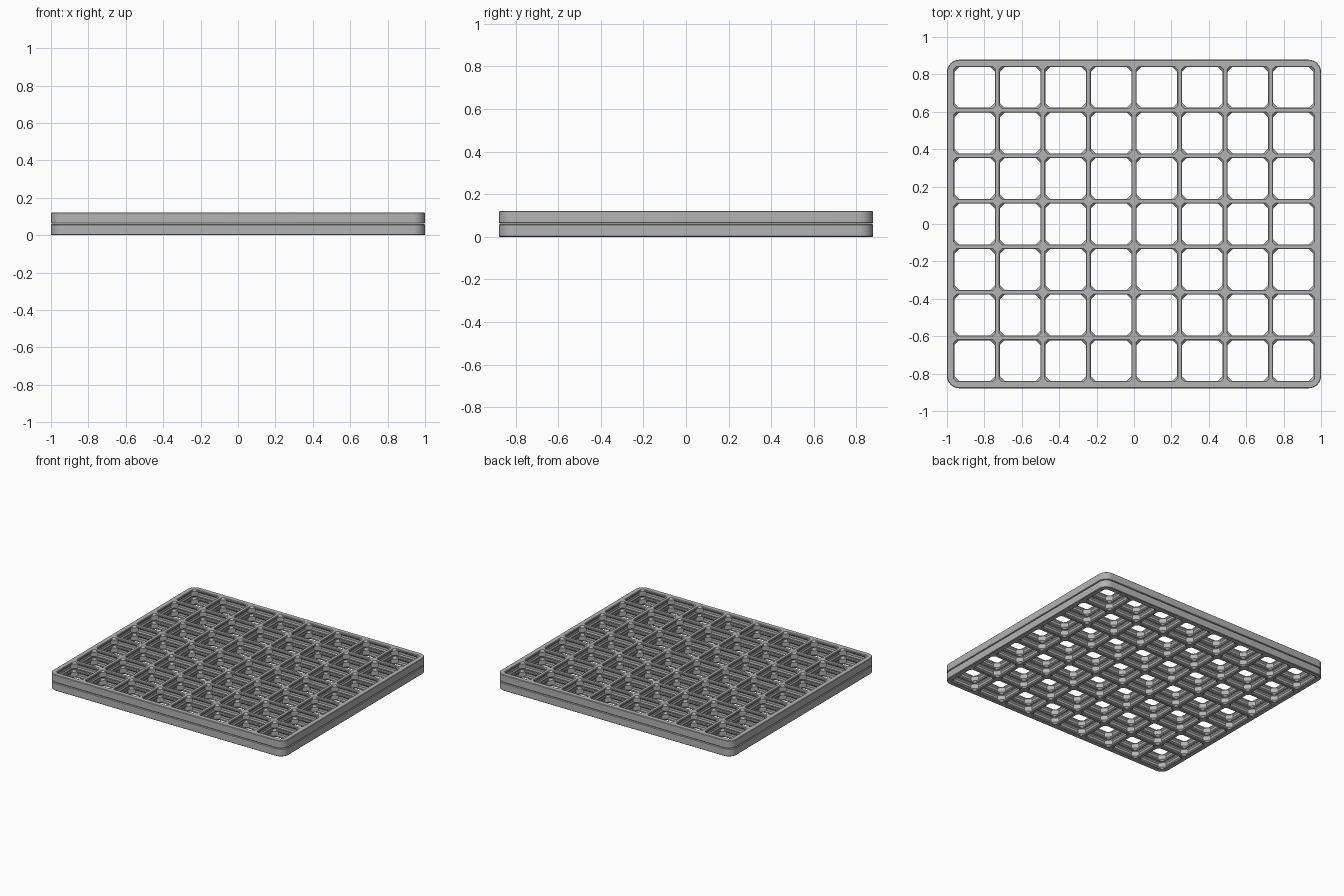
import bpy
import bmesh
from math import cos, sin, pi

if "Cube" in bpy.data.objects:
    bpy.data.objects.remove(bpy.data.objects["Cube"], do_unlink=True)

# Sizes in millimetres, scaled to the final width at the end of each helper
COLS, ROWS, PITCH, MARGIN = 8, 7, 28, 3
THICK, GAP, RADIUS, EDGE = 6.8, 0.4, 7.5, 0.4
WIDTH = COLS * PITCH + 2 * MARGIN
DEPTH = ROWS * PITCH + 2 * MARGIN
S = 2 / WIDTH

grey = bpy.data.materials.new("grey plastic")
grey.use_nodes = True
grey.diffuse_color = (0.45, 0.45, 0.45, 1)
grey.node_tree.nodes["Principled BSDF"].inputs["Base Color"].default_value = grey.diffuse_color


def loft(bm, rings):
    """Join closed rings of points into a capped solid, bottom to top."""
    loops = [[bm.verts.new([c * S for c in p]) for p in ring] for ring in rings]
    n = len(loops[0])
    for a, b in zip(loops, loops[1:]):
        for i in range(n):
            j = (i + 1) % n
            bm.faces.new((a[i], a[j], b[j], b[i]))
    bm.faces.new(loops[0][::-1])
    bm.faces.new(loops[-1])


def make_object(name, bm):
    mesh = bpy.data.meshes.new(name)
    bm.to_mesh(mesh)
    bm.free()
    mesh.materials.append(grey)
    obj = bpy.data.objects.new(name, mesh)
    bpy.context.collection.objects.link(obj)
    return obj


def rounded_rect(inset, z):
    r = RADIUS - inset
    pts = []
    for k, (sx, sy) in enumerate([(1, 1), (-1, 1), (-1, -1), (1, -1)]):
        cx, cy = sx * (WIDTH / 2 - RADIUS), sy * (DEPTH / 2 - RADIUS)
        for i in range(9):
            a = (k + i / 8) * pi / 2
            pts.append((cx + r * cos(a), cy + r * sin(a), z))
    return pts


def octagon(cx, cy, wall, corner, z):
    """Cell opening: wall is half the bar width, corner the post's half diagonal."""
    h, s = PITCH / 2 - wall, PITCH / 2 - corner + wall
    s = PITCH - corner - h
    return [(cx + x, cy + y, z) for x, y in
            [(h, -s), (h, s), (s, h), (-s, h), (-h, s), (-h, -s), (-s, -h), (s, -h)]]


# Solid plate with softened edges
bm = bmesh.new()
loft(bm, [rounded_rect(EDGE, 0), rounded_rect(0, EDGE),
          rounded_rect(0, THICK - EDGE), rounded_rect(EDGE, THICK)])
grid = make_object("grid_panels", bm)

# Opening profile: height, bar half width, corner post half diagonal
half = [(0, 1.1, 3.96), (0.4, 1.5, 4.53), (1.4, 1.5, 5.94), (2.4, 0.8, 5.94)]
profile = [(-1, 1.1, 3.96)] + half
profile += [(THICK - z, w, c) for z, w, c in reversed(profile)]

bm = bmesh.new()
for col in range(COLS):
    for row in range(ROWS):
        cx = (col - (COLS - 1) / 2) * PITCH
        cy = (row - (ROWS - 1) / 2) * PITCH
        loft(bm, [octagon(cx, cy, w, c, z) for z, w, c in profile])
cutter = make_object("cell_cutter", bm)
cutter.hide_render = True

# Cut the cells, then stack a second panel above a narrow gap
cut = grid.modifiers.new("cells", 'BOOLEAN')
cut.operation = 'DIFFERENCE'
cut.solver = 'EXACT'
cut.object = cutter
stack = grid.modifiers.new("stack", 'ARRAY')
stack.count = 2
stack.use_relative_offset = False
stack.use_constant_offset = True
stack.constant_offset_displace = (0, 0, (THICK + GAP) * S)

bpy.ops.object.select_all(action='DESELECT')
grid.select_set(True)
bpy.context.view_layer.objects.active = grid
for name in ("cells", "stack"):
    bpy.ops.object.modifier_apply(modifier=name)
bpy.data.objects.remove(cutter, do_unlink=True)
bpy.ops.object.shade_smooth_by_angle(angle=pi / 6)
